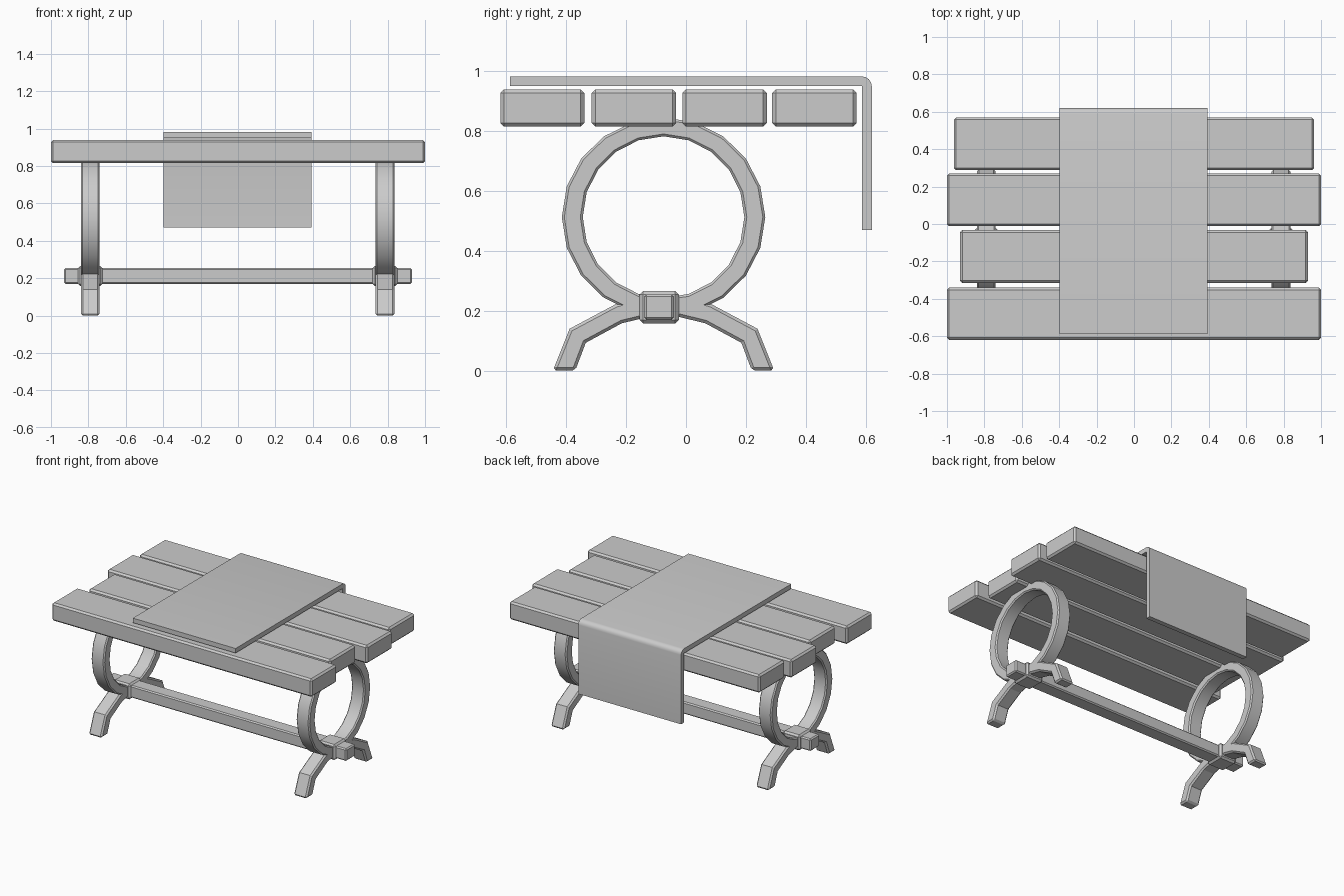
import bpy, bmesh
from math import sin, cos, pi, radians

if "Cube" in bpy.data.objects:
    bpy.data.objects.remove(bpy.data.objects["Cube"])


def finish(name, bm, bevel=0.0, smooth=False):
    bmesh.ops.recalc_face_normals(bm, faces=bm.faces)
    me = bpy.data.meshes.new(name)
    bm.to_mesh(me)
    bm.free()
    ob = bpy.data.objects.new(name, me)
    bpy.context.collection.objects.link(ob)
    if bevel:
        m = ob.modifiers.new("Bevel", 'BEVEL')
        m.width = bevel
        m.segments = 1
        m.limit_method = 'ANGLE'
        m.angle_limit = radians(50)
    if smooth:
        bpy.ops.object.select_all(action='DESELECT')
        ob.select_set(True)
        bpy.context.view_layer.objects.active = ob
        bpy.ops.object.shade_smooth_by_angle(angle=radians(25))
    return ob


def box(name, x, y, z, bevel):
    bm = bmesh.new()
    bmesh.ops.create_cube(bm, size=1)
    for v in bm.verts:
        for i, (a, b) in enumerate((x, y, z)):
            v.co[i] = a if v.co[i] < 0 else b
    return finish(name, bm, bevel)


def band(name, outer, inner, x0, x1, closed, bevel=0.0, smooth=False):
    """Solid strip between two matching (y, z) outlines, x0 to x1 wide."""
    bm = bmesh.new()
    rows = [[bm.verts.new((x, *p)) for x, p in
             ((x0, o), (x1, o), (x1, i), (x0, i))] for o, i in zip(outer, inner)]
    n = len(rows)
    for k in range(n if closed else n - 1):
        a, b = rows[k], rows[(k + 1) % n]
        for j in range(4):
            bm.faces.new((a[j], a[(j + 1) % 4], b[(j + 1) % 4], b[j]))
    if not closed:
        bm.faces.new(rows[0])
        bm.faces.new(rows[-1])
    return finish(name, bm, bevel, smooth)


# Table top planks of uneven length
for i, (half, y0, y1) in enumerate(((1.0, -0.62, -0.34), (0.93, -0.315, -0.033),
                                    (1.0, -0.012, 0.27), (0.963, 0.288, 0.57))):
    box(f"plank_{i + 1}", (-half, half), (y0, y1), (0.815, 0.94), 0.012)

# Cloth runner hanging over the back edge
arc = [k * pi / 8 for k in range(5)]
outer = [(-0.588, 0.983)] + [(0.588 + 0.033 * sin(a), 0.95 + 0.033 * cos(a)) for a in arc] + [(0.621, 0.47)]
inner = [(-0.588, 0.951)] + [(0.586 + 0.002 * sin(a), 0.949 + 0.002 * cos(a)) for a in arc] + [(0.588, 0.47)]
band("cloth_runner", outer, inner, -0.397, 0.393, False, 0, True)

# Ring supports, splayed feet and clamps at both ends
CY, CZ = -0.075, 0.513
angles = [2 * pi * k / 20 for k in range(20)]
foot_out = [(0.37, 0), (0.314, 0.14), (0.16, 0.222), (0.07, 0.25)]
foot_in = [(0.295, 0), (0.26, 0.093), (0.14, 0.158), (0.05, 0.18)]


def mirrored(pts):
    return [(CY - y, z) for y, z in pts] + [(CY + y, z) for y, z in reversed(pts)]


for side, cx in (("left", -0.79), ("right", 0.786)):
    x0, x1 = cx - 0.05, cx + 0.05
    band(f"{side}_ring",
         [(CY + 0.34 * cos(a), CZ + 0.333 * sin(a)) for a in angles],
         [(CY + 0.27 * cos(a), CZ + 0.27 * sin(a)) for a in angles],
         x0, x1, True, 0.008, True)
    band(f"{side}_feet", mirrored(foot_out), mirrored(foot_in), x0, x1, False, 0.01)
    box(f"{side}_clamp", (cx - 0.066, cx + 0.066), (-0.155, -0.024), (0.158, 0.266), 0.012)

# Lower stretcher beam
box("stretcher", (-0.93, 0.93), (-0.14, -0.04), (0.17, 0.255), 0.008)
